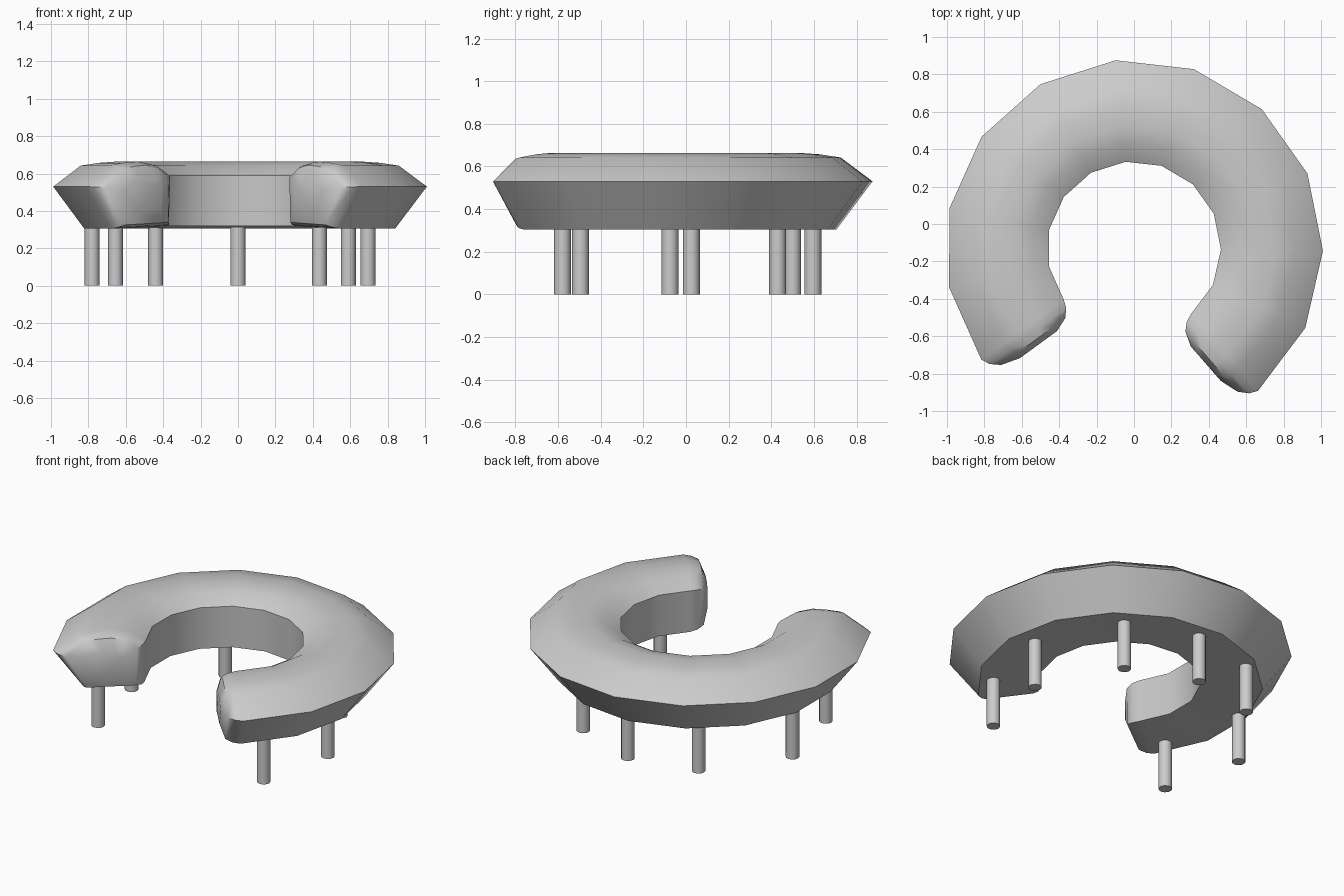
import bpy, bmesh
from math import cos, sin, radians

if "Cube" in bpy.data.objects:
    bpy.data.objects.remove(bpy.data.objects["Cube"])

CX, CY = 0.0, -0.13            # centre of the ring
START, STEP, COUNT = -49.0, 24.1, 12

# Cross-section (radius, height), counter-clockwise from the outer rim
PROFILE = [(1.01, 0.53), (0.86, 0.642), (0.76, 0.657), (0.66, 0.664),
           (0.56, 0.645), (0.465, 0.59), (0.475, 0.32), (0.84, 0.305)]
MID = (0.70, 0.49)             # point the rounded ends close toward


def ring(bm, angle, scale=1.0, push=0.0):
    """One cross-section at an angle, shrunk toward MID and pushed along the arc tangent."""
    a = radians(angle)
    verts = []
    for r, z in PROFILE:
        r = MID[0] + (r - MID[0]) * scale
        z = MID[1] + (z - MID[1]) * (scale * 0.5 + 0.5 if scale > 0.6 else scale)
        verts.append(bm.verts.new((CX + r * cos(a) - push * sin(a),
                                   CY + r * sin(a) + push * cos(a), z)))
    return verts


# Curved padded seat with bulging ends
bm = bmesh.new()
end = START + STEP * (COUNT - 1)
rings = [ring(bm, START, 0.45, -0.115), ring(bm, START, 0.78, -0.085),
         ring(bm, START, 0.93, -0.045)]
rings += [ring(bm, START + STEP * i) for i in range(COUNT)]
rings += [ring(bm, end, 0.93, 0.045), ring(bm, end, 0.78, 0.085),
          ring(bm, end, 0.45, 0.115)]
n = len(PROFILE)
for a, b in zip(rings, rings[1:]):
    for i in range(n):
        j = (i + 1) % n
        bm.faces.new((a[i], a[j], b[j], b[i]))
bm.faces.new(rings[0])
bm.faces.new(rings[-1])
bmesh.ops.recalc_face_normals(bm, faces=bm.faces)
mesh = bpy.data.meshes.new("curved_seat")
bm.to_mesh(mesh)
bm.free()
seat = bpy.data.objects.new("curved_seat", mesh)
bpy.context.collection.objects.link(seat)
bpy.context.view_layer.objects.active = seat
seat.select_set(True)
bpy.ops.object.shade_smooth_by_angle(angle=radians(40))

# Seven straight round legs
LEGS = [(-0.655, -0.495), (-0.78, 0.025), (-0.44, 0.50), (0.0, 0.595),
        (0.435, 0.43), (0.695, -0.075), (0.59, -0.58)]
for k, (x, y) in enumerate(LEGS):
    bpy.ops.mesh.primitive_cylinder_add(vertices=12, radius=0.04, depth=0.32,
                                        location=(x, y, 0.16))
    bpy.context.object.name = f"leg_{k + 1}"
    bpy.ops.object.shade_smooth_by_angle(angle=radians(40))
